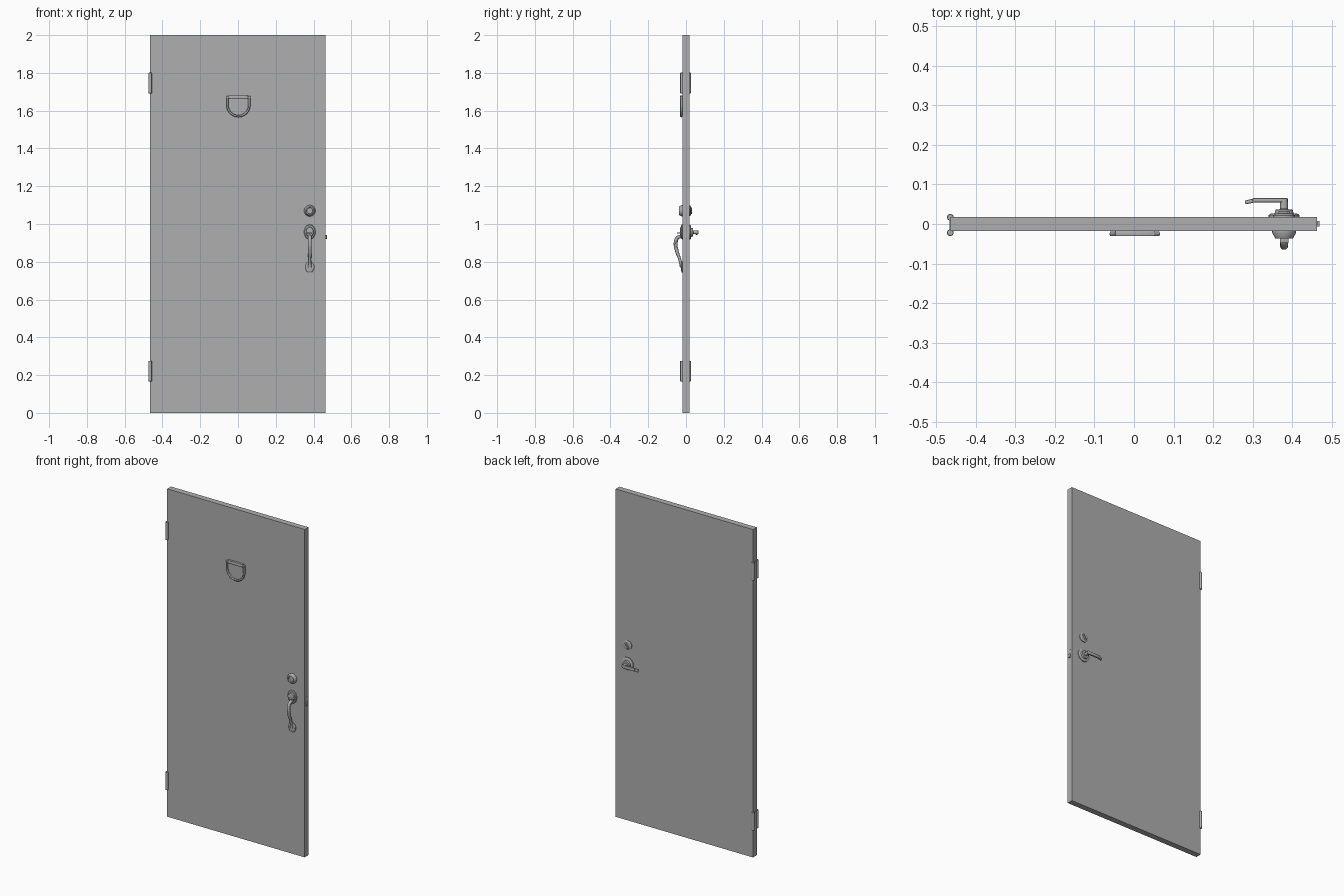
import bpy, bmesh, math
from mathutils import Vector

if "Cube" in bpy.data.objects:
    bpy.data.objects.remove(bpy.data.objects["Cube"])

FRONT, BACK = -0.018, 0.018   # faces of the door slab
HX = 0.38                     # hardware axis
GREY = bpy.data.materials.new("dark_grey")
GREY.diffuse_color = (0.43, 0.43, 0.43, 1)
GREY.use_nodes = True
GREY.node_tree.nodes["Principled BSDF"].inputs["Base Color"].default_value = GREY.diffuse_color


def finish(ob, angle=30):
    bpy.ops.object.select_all(action='DESELECT')
    ob.select_set(True)
    bpy.context.view_layer.objects.active = ob
    if ob.type == 'CURVE':
        bpy.ops.object.convert(target='MESH')
        ob = bpy.context.object
    ob.data.materials.append(GREY)
    bpy.ops.object.shade_smooth_by_angle(angle=math.radians(angle))
    return ob


def from_bmesh(name, bm):
    bmesh.ops.recalc_face_normals(bm, faces=bm.faces)
    me = bpy.data.meshes.new(name)
    bm.to_mesh(me)
    bm.free()
    ob = bpy.data.objects.new(name, me)
    bpy.context.collection.objects.link(ob)
    return finish(ob)


def box(name, lo, hi, bevel=0.0):
    bm = bmesh.new()
    bmesh.ops.create_cube(bm, size=1)
    lo, hi = Vector(lo), Vector(hi)
    for v in bm.verts:
        v.co = Vector(((lo[i] + hi[i]) / 2 + v.co[i] * (hi[i] - lo[i]) for i in range(3)))
    if bevel:
        bmesh.ops.bevel(bm, geom=bm.edges[:], offset=bevel, segments=2, affect='EDGES', profile=0.5)
    return from_bmesh(name, bm)


def lathe(name, x, z, profile, axis='Y', y=0.0, sx=1.0, sz=1.0, n=32):
    """Capped surface of revolution; profile holds (radius, position on axis)."""
    bm = bmesh.new()
    rings = []
    for r, h in profile:
        ring = []
        for i in range(n):
            a = 2 * math.pi * i / n
            u, w = r * math.cos(a), r * math.sin(a)
            co = (x + u * sx, h, z + w * sz) if axis == 'Y' else (x + u, y + w, h)
            ring.append(bm.verts.new(co))
        rings.append(ring)
    for a, b in zip(rings, rings[1:]):
        for i in range(n):
            j = (i + 1) % n
            bm.faces.new((a[i], a[j], b[j], b[i]))
    bm.faces.new(rings[0])
    bm.faces.new(rings[-1])
    return from_bmesh(name, bm)


def tube(name, points, depth, smooth=True):
    """Round bar through (x, y, z, radius factor) points."""
    cu = bpy.data.curves.new(name, 'CURVE')
    cu.dimensions = '3D'
    cu.bevel_depth, cu.bevel_resolution = depth, 4
    cu.use_fill_caps, cu.resolution_u = True, 8
    sp = cu.splines.new('BEZIER' if smooth else 'POLY')
    pts = sp.bezier_points if smooth else sp.points
    pts.add(len(points) - 1)
    for p, (x, y, z, r) in zip(pts, points):
        if smooth:
            p.co = (x, y, z)
            p.handle_left_type = p.handle_right_type = 'AUTO'
        else:
            p.co = (x, y, z, 1)
        p.radius = r
    ob = bpy.data.objects.new(name, cu)
    bpy.context.collection.objects.link(ob)
    return finish(ob)


# Door slab
box("door_slab", (-0.465, FRONT, 0), (0.463, BACK, 2))

# Hinges: a leaf on the edge and a knuckle at each face
for label, z0 in (("lower", 0.166), ("upper", 1.691)):
    z1 = z0 + 0.11
    box(f"{label}_hinge_leaf", (-0.467, -0.021, z0), (-0.464, 0.018, z1))
    for side, y in (("front", -0.022), ("back", 0.017)):
        lathe(f"{label}_{side}_hinge_knuckle", -0.465, 0,
              [(0.007, z0), (0.0085, z0 + 0.002), (0.0085, z1 - 0.002), (0.007, z1)],
              axis='Z', y=y, n=20)

# Knocker: pivot bar, mount and a D-shaped ring
kx, ky = 0.002, -0.025
box("knocker_mount", (kx - 0.050, -0.031, 1.662), (kx + 0.050, FRONT + 0.001, 1.681), 0.002)
tube("knocker_pivot", [(kx - 0.063, ky, 1.671, 1), (kx + 0.063, ky, 1.671, 1)], 0.006, smooth=False)
arc = [(kx + 0.058 * math.cos(a), ky, 1.630 + 0.059 * math.sin(a), 1)
       for a in (math.pi + math.pi * i / 24 for i in range(25))]
tube("knocker_ring", [(kx - 0.058, ky, 1.673, 1)] + arc + [(kx + 0.058, ky, 1.673, 1)],
     0.006, smooth=False)

# Deadbolt: keyed cylinder in front, thumb turn behind
lathe("deadbolt_cylinder", HX, 1.07,
      [(0.030, FRONT + 0.001), (0.030, -0.023), (0.022, -0.037), (0.017, -0.037),
       (0.015, -0.031), (0.006, -0.031)])
lathe("thumb_turn_rose", HX, 1.07,
      [(0.028, BACK - 0.001), (0.028, 0.022), (0.021, 0.026), (0.018, 0.026)])
turn = box("thumb_turn", (-0.005, 0.024, -0.019), (0.005, 0.033, 0.019), 0.002)
turn.location = (HX, 0, 1.07)
turn.rotation_euler.y = math.radians(35)

# Front handle set: two oval plates, curved grip, thumb latch
lathe("upper_handle_plate", HX, 0.958,
      [(0.040, FRONT + 0.001), (0.040, -0.021), (0.036, -0.025), (0.028, -0.026),
       (0.024, -0.031), (0.012, -0.033)], sx=0.76)
lathe("lower_handle_plate", HX, 0.772,
      [(0.030, FRONT + 0.001), (0.030, -0.021), (0.024, -0.025), (0.010, -0.026)], sx=0.8)
tube("handle_grip", [(HX, -0.026, 0.936, 0.95), (HX, -0.045, 0.927, 1.05), (HX, -0.0545, 0.900, 1.1),
                     (HX, -0.048, 0.855, 1.0), (HX, -0.034, 0.815, 0.8), (HX, -0.027, 0.790, 0.85),
                     (HX, -0.023, 0.772, 1.0)], 0.0095)
box("thumb_latch", (HX - 0.011, -0.048, 0.950), (HX + 0.011, -0.030, 0.955), 0.0015)

# Inside lever: stepped rose, neck, bent arm
lathe("lever_rose", HX, 0.956,
      [(0.039, BACK - 0.001), (0.039, 0.023), (0.034, 0.026), (0.024, 0.027), (0.022, 0.036),
       (0.012, 0.037), (0.010, 0.039), (0.010, 0.065)])
box("lever_arm", (0.30, 0.055, 0.946), (0.388, 0.066, 0.965), 0.003)
tip = box("lever_tip", (-0.025, -0.005, -0.009), (0.006, 0.005, 0.009), 0.003)
tip.location = (0.306, 0.060, 0.955)
tip.rotation_euler = (0, math.radians(-8), math.radians(13))

# Latch strip on the free edge with two screws and a bolt
box("latch_plate", (0.462, -0.011, 0.885), (0.4635, 0.013, 0.985))
box("latch_bolt", (0.460, -0.006, 0.920), (0.470, 0.008, 0.942), 0.001)
for label, z in (("lower", 0.898), ("upper", 0.972)):
    box(f"{label}_latch_screw", (0.463, -0.003, z - 0.004), (0.464, 0.005, z + 0.004))
